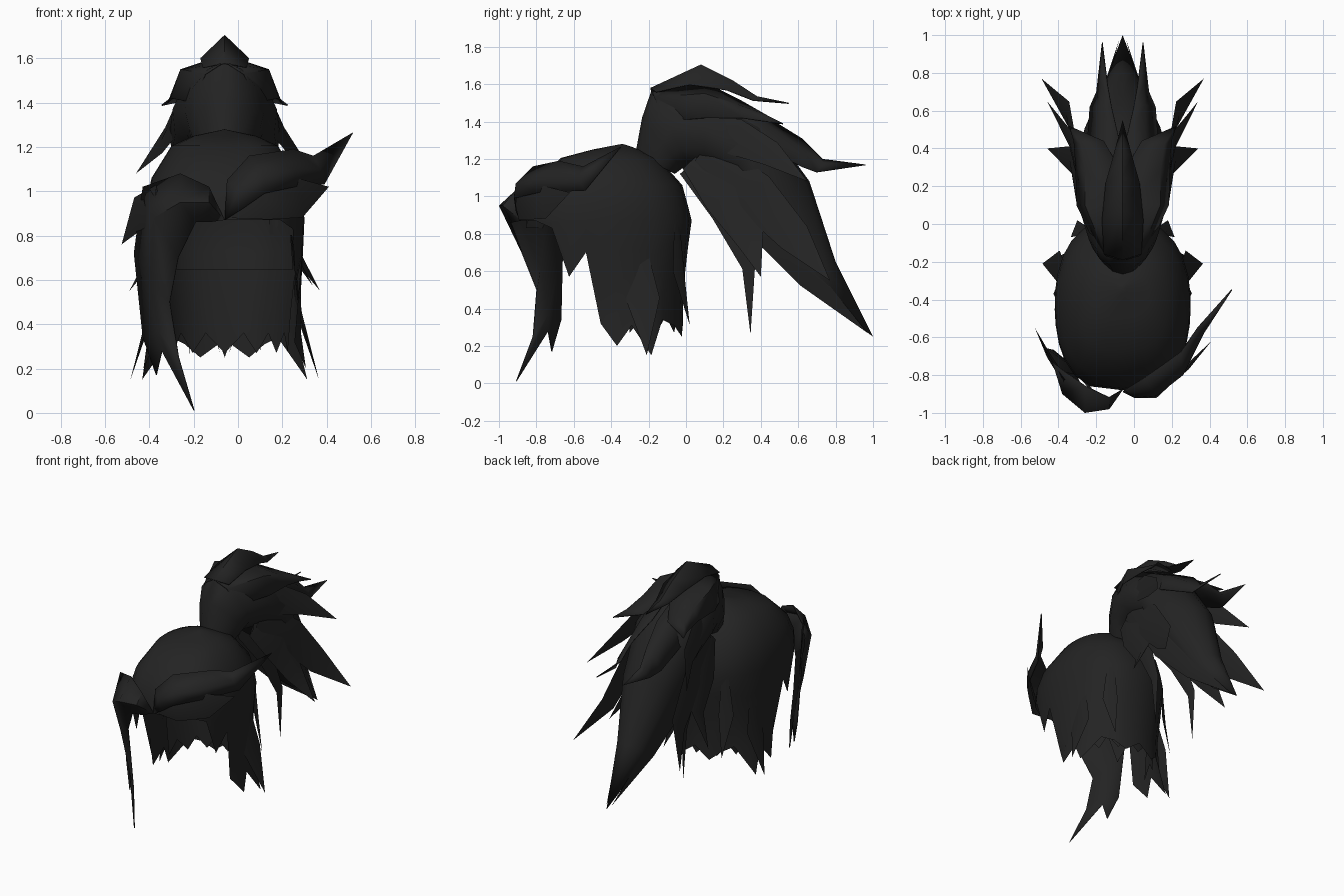
import bpy, bmesh, math
from mathutils import Vector

if "Cube" in bpy.data.objects:
    bpy.data.objects.remove(bpy.data.objects["Cube"])

CX = -0.06  # symmetry plane of the hairstyle
black = bpy.data.materials.new("soft black")
black.diffuse_color = (0.017, 0.017, 0.017, 1)
black.use_nodes = True
black.node_tree.nodes["Principled BSDF"].inputs["Base Color"].default_value = black.diffuse_color


def finish(name, rows, closed=False, thick=0, angle=50):
    """Skin rows of points into one part."""
    bm = bmesh.new()
    grid = [[bm.verts.new(p) for p in r] for r in rows]
    for a, b in zip(grid, grid[1:]):
        n = len(a)
        for i in range(n if closed else n - 1):
            j = (i + 1) % n
            bm.faces.new((a[i], a[j], b[j], b[i]))
    bmesh.ops.remove_doubles(bm, verts=bm.verts, dist=0.0005)
    bmesh.ops.recalc_face_normals(bm, faces=bm.faces)
    me = bpy.data.meshes.new(name)
    bm.to_mesh(me)
    bm.free()
    me.materials.append(black)
    ob = bpy.data.objects.new(name, me)
    bpy.context.collection.objects.link(ob)
    if thick:
        ob.modifiers.new("thickness", "SOLIDIFY").thickness = thick
    bpy.ops.object.select_all(action="DESELECT")
    bpy.context.view_layer.objects.active = ob
    ob.select_set(True)
    bpy.ops.object.shade_smooth_by_angle(angle=math.radians(angle))
    return ob


def lock(name, pts, widths, axis, t=0.15):
    """Pointed strand with a flat diamond section."""
    pts = [Vector(p) for p in pts]
    rows = []
    for i, (p, w) in enumerate(zip(pts, widths)):
        d = (pts[min(i + 1, len(pts) - 1)] - pts[max(i - 1, 0)]).normalized()
        a = Vector(axis)
        a = (a - d * a.dot(d)).normalized()
        n = d.cross(a)
        rows.append([p + a * w, p + n * w * t, p - a * w, p - n * w * t])
    finish(name, rows, closed=True)


SIDES = ((1, "right"), (-1, "left"))


def pair(name, pts, widths, axis, t=0.15):
    """Strand on both sides of the symmetry plane; x is the offset from it."""
    for s, side in SIDES:
        lock(f"{name}_{side}", [(CX + s * x, y, z) for x, y, z in pts],
             widths, (s * axis[0], axis[1], axis[2]), t)


def sheet_pair(name, rows):
    """Draped sheet of hair on both sides; x is the offset from the plane."""
    for s, side in SIDES:
        finish(f"{name}_{side}", [[(CX + s * x, y, z) for x, y, z in r] for r in rows], thick=0.006)


# Head cap: (z, front y, back y, half width)
levels = [(1.275, -.37, -.32, .02), (1.25, -.50, -.25, .14), (1.205, -.67, -.15, .24),
          (1.06, -.82, -.02, .33), (.95, -.87, .01, .355), (.87, -.88, .03, .36),
          (.65, -.86, .0, .35), (.4, -.84, -.02, .32), (.1, -.84, .0, .30)]
# Jagged hem: (angle from the back, height, outward flare)
hem = [(0, .33, 1), (15, .25, 1.05), (30, .31, 1), (45, .34, 1), (58, .15, 1.4),
       (73, .31, 1.1), (84, .2, 1.2), (93, .32, 1), (102, .70, 1), (115, .57, 1),
       (128, .83, 1), (145, .87, 1), (162, .87, 1)]
hem += [(180, .87, 1)] + [(-a, z, k) for a, z, k in hem[:0:-1]]


def level(z):
    for a, b in zip(levels, levels[1:]):
        if z >= b[0]:
            f = (a[0] - z) / (a[0] - b[0])
            return [u + (v - u) * f for u, v in zip(a, b)]
    return levels[-1]


def cap_point(deg, z, k=1):
    a = math.radians(deg)
    _, yf, yb, hw = level(z)
    s, c = math.sin(a), math.cos(a)
    x = math.copysign(abs(s) ** (.8 if c > 0 else .65), s) * hw * k
    y = (yf + yb) / 2 + math.copysign(abs(c) ** .9, c) * (yb - yf) / 2
    return (CX + x, y, z)


cap = [[(CX, -.34, 1.28)] * len(hem)]
cap += [[cap_point(a, l[0]) for a, _, _ in hem] for l in levels[:6]]
for f in (.25, .5, .75, 1):
    cap.append([cap_point(a, .87 + (z - .87) * f, 1 + (k - 1) * f ** 3) for a, z, k in hem])
finish("head_cap", cap, closed=True)

# Inner layer of hair at the nape
nape = []
for f in (0, .5, 1):
    row = []
    for i in range(-6, 7):
        low = .27 if i % 2 == 0 else .36
        x, y, z = cap_point(i * 12, .65 + (low - .65) * f, .95)
        row.append((x, y - .02, z))
    nape.append(row)
finish("nape_layer", nape)

# Loose strands along the hem of the cap
pair("rear_hem_strand", [(.22, -.05, .9), (.235, -.04, .60), (.24, .02, .31)],
     [.02, .05, 0], (.8, -.6, 0))
pair("side_hem_strand", [(.30, -.26, .8), (.335, -.23, .45), (.425, -.21, .15)],
     [.03, .09, 0], (0, 1, 0))

# Long swept fringe falling on one side
finish("long_fringe", [
    [(-.06, -.88, .87)] * 3,
    [(-.13, -.92, 1.02), (-.13, -.98, .95), (-.13, -.93, .86)],
    [(-.26, -.86, 1.08), (-.26, -1.0, .95), (-.19, -.94, .86)],
    [(-.43, -.74, 1.02), (-.38, -.90, .88), (-.27, -.88, .70)],
    [(-.47, -.66, .72), (-.40, -.78, .62), (-.31, -.80, .50)],
    [(-.43, -.67, .34), (-.36, -.74, .37), (-.27, -.82, .25)],
    [(-.37, -.72, .17), (-.345, -.74, .28), (-.20, -.91, .01)]], thick=0.006)
lock("fringe_side_tip", [(-.36, -.84, .93), (-.45, -.70, .90), (-.525, -.55, .76)],
     [.1, .08, 0], (0, 0, 1))

# Short fringe sweeping up on the other side
finish("short_fringe", [
    [(-.06, -.89, .87)] * 3,
    [(-.05, -.88, 1.05), (0, -.92, 1.0), (.02, -.91, .92)],
    [(.05, -.82, 1.16), (.12, -.91, 1.07), (.12, -.92, .99)],
    [(.25, -.68, 1.19), (.26, -.80, 1.1), (.26, -.79, 1.02)],
    [(.34, -.55, 1.16), (.37, -.58, 1.1), (.39, -.54, 1.03)],
    [(.52, -.35, 1.265)] * 3], thick=0.006)
lock("lower_fringe", [(-.06, -.88, .88), (.12, -.90, .95), (.28, -.76, .97), (.41, -.62, 1.02)],
     [.0, .08, .09, 0], (0, 0, 1))

# Ponytail body, wider below: upper (y, z), lower (y, z), half width
tail = [(-.27, 1.23, -.06, 1.12, .12), (-.235, 1.42, -.02, 1.15, .16),
        (-.18, 1.58, .02, 1.15, .18), (.10, 1.60, .10, 1.14, .235),
        (.42, 1.41, .24, 1.10, .25), (.66, 1.08, .36, .86, .20),
        (.80, .65, .62, .52, .11), (1.0, .25, 1.0, .25, 0)]
rows = []
for uy, uz, ly, lz, w in tail:
    rows.append([(CX + w * math.sin(a) * (1 - .2 * math.cos(a)),
                  (uy + ly) / 2 + (uy - ly) / 2 * math.cos(a),
                  (uz + lz) / 2 + (uz - lz) / 2 * math.cos(a))
                 for a in [math.radians(30 * i) for i in range(12)]])
finish("ponytail_body", rows, closed=True)

# Crest over the top of the ponytail
finish("crest", [
    [(CX - .10, -.16, 1.56), (CX, -.19, 1.58), (CX + .10, -.16, 1.56)],
    [(CX - .11, .02, 1.60), (CX, .08, 1.705), (CX + .11, .02, 1.60)],
    [(CX - .09, .22, 1.57), (CX, .25, 1.62), (CX + .09, .22, 1.57)],
    [(CX - .05, .36, 1.515), (CX, .38, 1.535), (CX + .05, .36, 1.515)],
    [(CX, .55, 1.50)] * 3], thick=0.006)

# Draped upper layers of the ponytail
sheet_pair("upper_spike", [
    [(.02, -.19, 1.575), (.09, -.17, 1.53), (.14, -.12, 1.40)],
    [(.02, .10, 1.61), (.20, .10, 1.55), (.245, .10, 1.42)],
    [(.02, .30, 1.51), (.20, .28, 1.49), (.25, .30, 1.42)],
    [(.10, .44, 1.43), (.22, .42, 1.44), (.26, .44, 1.40)],
    [(.285, .52, 1.39)] * 3])
sheet_pair("long_spike", [
    [(.02, .10, 1.59), (.13, .12, 1.55), (.19, .10, 1.46)],
    [(.02, .45, 1.415), (.12, .44, 1.38), (.19, .42, 1.26)],
    [(.06, .62, 1.31), (.12, .63, 1.25), (.175, .62, 1.16)],
    [(.08, .73, 1.20), (.11, .735, 1.18), (.14, .70, 1.13)],
    [(.11, .96, 1.17)] * 3])

# Ponytail spikes, in mirrored pairs
pair("middle_spike", [(.17, .02, 1.37), (.225, .26, 1.32), (.275, .45, 1.23), (.40, .65, 1.08)],
     [.06, .10, .07, 0], (0, 1, .9))
pair("lower_spike", [(.17, .1, 1.25), (.25, .36, 1.02), (.285, .58, .78), (.43, .77, .55)],
     [.08, .12, .09, 0], (0, .8, .6))
pair("inner_spike", [(.16, .02, 1.18), (.24, .20, 1.0), (.27, .34, .78), (.40, .40, .57)],
     [.05, .11, .08, 0], (0, 1, .5))
pair("hanging_spike", [(.08, -.01, 1.14), (.14, .20, .92), (.16, .335, .62), (.16, .345, .26)],
     [.03, .07, .035, 0], (0, 1, .5))
pair("tail_side", [(.18, .25, 1.12), (.17, .45, .85), (.11, .66, .56), (.02, .97, .27)],
     [.10, .12, .06, 0], (0, .7, .7))
